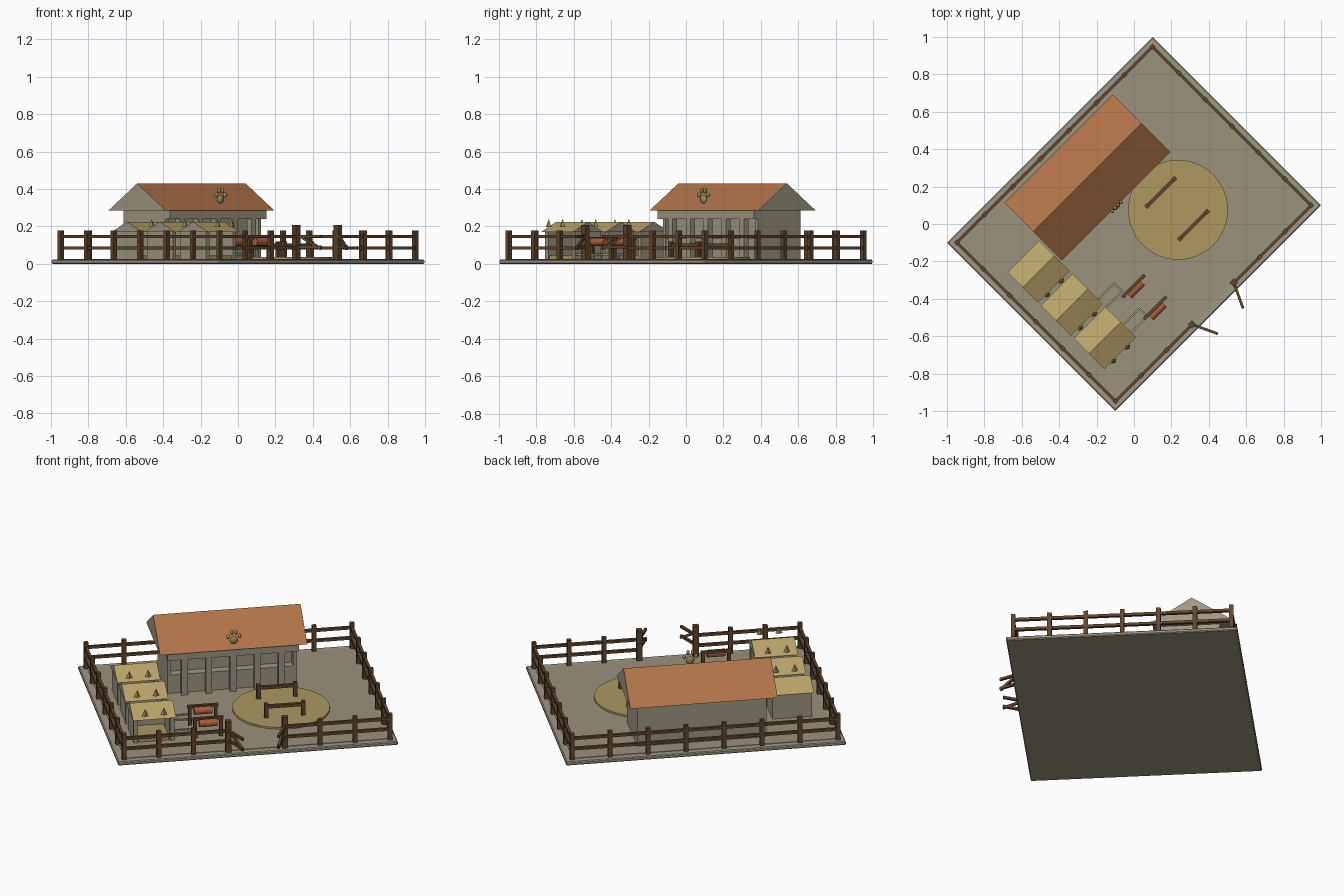
import bpy, bmesh, math
from mathutils import Matrix, Vector

if "Cube" in bpy.data.objects:
    bpy.data.objects.remove(bpy.data.objects["Cube"])

TURN = Matrix.Rotation(math.radians(45), 4, 'Z')   # the yard sits diagonally


def mat(name, r, g, b):
    m = bpy.data.materials.new(name)
    lin = lambda c: ((c / 255 + 0.055) / 1.055) ** 2.4
    m.diffuse_color = (lin(r), lin(g), lin(b), 1)
    m.use_nodes = True
    m.node_tree.nodes["Principled BSDF"].inputs["Base Color"].default_value = m.diffuse_color
    return m


STONE = mat("pale stone", 160, 152, 132)
EARTH = mat("packed earth", 156, 146, 124)
TILE = mat("terracotta tile", 178, 116, 74)
STRAW = mat("straw thatch", 186, 165, 106)
SAND = mat("sand", 172, 152, 96)
WOOD = mat("dark wood", 98, 70, 46)
LEATHER = mat("red leather", 172, 96, 60)
BRONZE = mat("old bronze", 150, 136, 88)


def finish(name, bm, *mats):
    """Turn the part into the diagonal frame and link it."""
    bmesh.ops.recalc_face_normals(bm, faces=bm.faces)
    bm.transform(TURN)
    me = bpy.data.meshes.new(name)
    bm.to_mesh(me)
    bm.free()
    for m in mats:
        me.materials.append(m)
    ob = bpy.data.objects.new(name, me)
    bpy.context.collection.objects.link(ob)
    return ob


def box(bm, x0, x1, y0, y1, z0, z1):
    m = Matrix.Translation(((x0 + x1) / 2, (y0 + y1) / 2, (z0 + z1) / 2))
    bmesh.ops.create_cube(bm, size=1, matrix=m @ Matrix.Diagonal((x1 - x0, y1 - y0, z1 - z0, 1)))


def post(bm, x, y, z1, w=0.024, z0=0.015):
    box(bm, x - w / 2, x + w / 2, y - w / 2, y + w / 2, z0, z1)


def bar(bm, a, b, w=0.014):
    """Square beam between two points."""
    a, b = Vector(a), Vector(b)
    d = b - a
    m = Matrix.Translation((a + b) / 2) @ d.to_track_quat('X', 'Z').to_matrix().to_4x4()
    bmesh.ops.create_cube(bm, size=1, matrix=m @ Matrix.Diagonal((d.length, w, w, 1)))


def gable_roof(name, x0, x1, y0, y1, z0, z1, cover):
    """Solid roof prism: slopes in the cover colour, ends and soffit in stone."""
    bm = bmesh.new()
    ym = (y0 + y1) / 2
    ends = [[bm.verts.new((x, y, z)) for y, z in ((y0, z0), (y1, z0), (ym, z1))] for x in (x0, x1)]
    for tri in ends:
        bm.faces.new(tri)
    for i in range(3):
        j = (i + 1) % 3
        f = bm.faces.new((ends[0][i], ends[0][j], ends[1][j], ends[1][i]))
        f.material_index = 1 if i else 0
    return finish(name, bm, STONE, cover)


# ground slab and inner yard
bm = bmesh.new()
box(bm, -.778, .778, -.636, .636, 0, .022)
bmesh.ops.bevel(bm, geom=[e for e in bm.edges], offset=.005, segments=1, affect='EDGES')
finish("ground_slab", bm, STONE)
bm = bmesh.new()
box(bm, -.735, .735, -.595, .595, .015, .025)
finish("yard_floor", bm, EARTH)

# round training ring
bm = bmesh.new()
bmesh.ops.create_cone(bm, cap_ends=True, segments=48, radius1=.267, radius2=.267, depth=.02,
                      matrix=Matrix.Translation((.22, -.113, .026)))
finish("training_ring", bm, SAND)

# two jumps in the ring
for i, y in enumerate((.018, -.23)):
    bm = bmesh.new()
    for x in (.117, .322):
        post(bm, x, y, .12, .022)
    bar(bm, (.117, y, .1), (.322, y, .1), .018)
    finish(f"jump_{i + 1}", bm, WOOD)

# fence: evenly spaced posts with two rails, gap at the front for the gate
FX, FY = .74, .60
runs = [((-FX, FY), (FX, FY), 7), ((-FX, -FY), (-FX, FY), 6), ((FX, -FY), (FX, FY), 6),
        ((-FX, -FY), (-.16, -FY), 3), ((.155, -FY), (FX, -FY), 3)]
bm = bmesh.new()
for a, b, n in runs:
    a, b = Vector(a), Vector(b)
    for i in range(n + 1):
        p = a.lerp(b, i / n)
        post(bm, p.x, p.y, .178)
    for z in (.085, .147):
        bar(bm, (*a, z), (*b, z), .016)
finish("fence", bm, WOOD)

# gate posts and opened gate leaves
bm = bmesh.new()
for x, s in ((-.16, 1), (.155, -1)):
    post(bm, x, -FY, .208, .032)
    tip = (x + s * .06, -FY - .128)
    for z in (.09, .147):
        bar(bm, (x, -FY, z), (*tip, z))
    bar(bm, (x, -FY, .16), (*tip, .08))
finish("gate", bm, WOOD)

# stable: walls with a recessed upper front
bm = bmesh.new()
box(bm, -.36, .36, .24, .505, .015, .287)
box(bm, -.36, .36, .19, .245, .015, .135)
for s in (-1, 1):
    box(bm, s * .35 - .01, s * .35 + .01, .185, .25, .015, .287)
finish("stable_walls", bm, STONE)
gable_roof("stable_roof", -.41, .41, .135, .57, .285, .43, TILE)

# porch beam and posts
bm = bmesh.new()
box(bm, -.365, .365, .15, .186, .24, .286)
for i in range(-2, 3):
    post(bm, i * .135, .168, .245, .034)
finish("porch", bm, STONE)

# paw ornament above the eave
bm = bmesh.new()
pads = [(0, .345, .024, .023), (-.033, .368, .009, .013), (-.012, .392, .009, .015),
        (.012, .392, .009, .015), (.033, .368, .009, .013)]
for x, z, rx, rz in pads:
    bmesh.ops.create_uvsphere(bm, u_segments=12, v_segments=8, radius=1,
                              matrix=Matrix.Translation((x, .132, z)) @ Matrix.Diagonal((rx, .012, rz, 1)))
for f in bm.faces:
    f.smooth = True
finish("paw_ornament", bm, BRONZE)

# three open-fronted kennels in a row
for i in range(3):
    y = .18 - .25 * i
    n = i + 1
    bm = bmesh.new()
    box(bm, -.65, -.43, y + .09, y + .108, .015, .172)
    for x in (-.641, -.439):
        box(bm, x - .009, x + .009, y - .07, y + .1, .015, .172)
        post(bm, x, y - .08, .172, .024)
    finish(f"kennel_walls_{n}", bm, STONE)
    gable_roof(f"kennel_roof_{n}", -.66, -.42, y - .115, y + .115, .17, .225, STRAW)
    bm = bmesh.new()
    box(bm, -.625, -.455, y - .085, y + .085, .02, .045)
    finish(f"kennel_bed_{n}", bm, SAND)
    bm = bmesh.new()
    for x in (-.595, -.49):
        bmesh.ops.create_cone(bm, cap_ends=True, segments=4, radius1=.02, radius2=0, depth=.042,
                              matrix=Matrix.Translation((x, y - .122, .219)) @ Matrix.Diagonal((1, .6, 1, 1)))
    finish(f"kennel_ears_{n}", bm, BRONZE)

# low stone troughs beside the kennels
for i, y in enumerate((-.18, -.37)):
    bm = bmesh.new()
    for s in (-1, 1):
        bar(bm, (-.425, y + s * .03, .05), (-.295, y + s * .03, .05), .01)
        post(bm, -.299, y + s * .03, .055, .01)
    bar(bm, (-.299, y - .03, .05), (-.299, y + .03, .05), .01)
    finish(f"trough_rail_{i + 1}", bm, STONE)

# saddle racks, each with a hanging leather roll
for i, y in enumerate((-.233, -.397)):
    bm = bmesh.new()
    for x in (-.31, -.165):
        post(bm, x, y, .13, .018)
    bar(bm, (-.322, y, .135), (-.152, y, .135), .017)
    finish(f"saddle_rack_{i + 1}", bm, WOOD)
    bm = bmesh.new()
    bmesh.ops.create_cone(bm, cap_ends=True, segments=12, radius1=.021, radius2=.021, depth=.1,
                          matrix=Matrix.Translation((-.24, y - .02, .117)) @ Matrix.Rotation(math.pi / 2, 4, 'Y'))
    finish(f"leather_roll_{i + 1}", bm, LEATHER)
